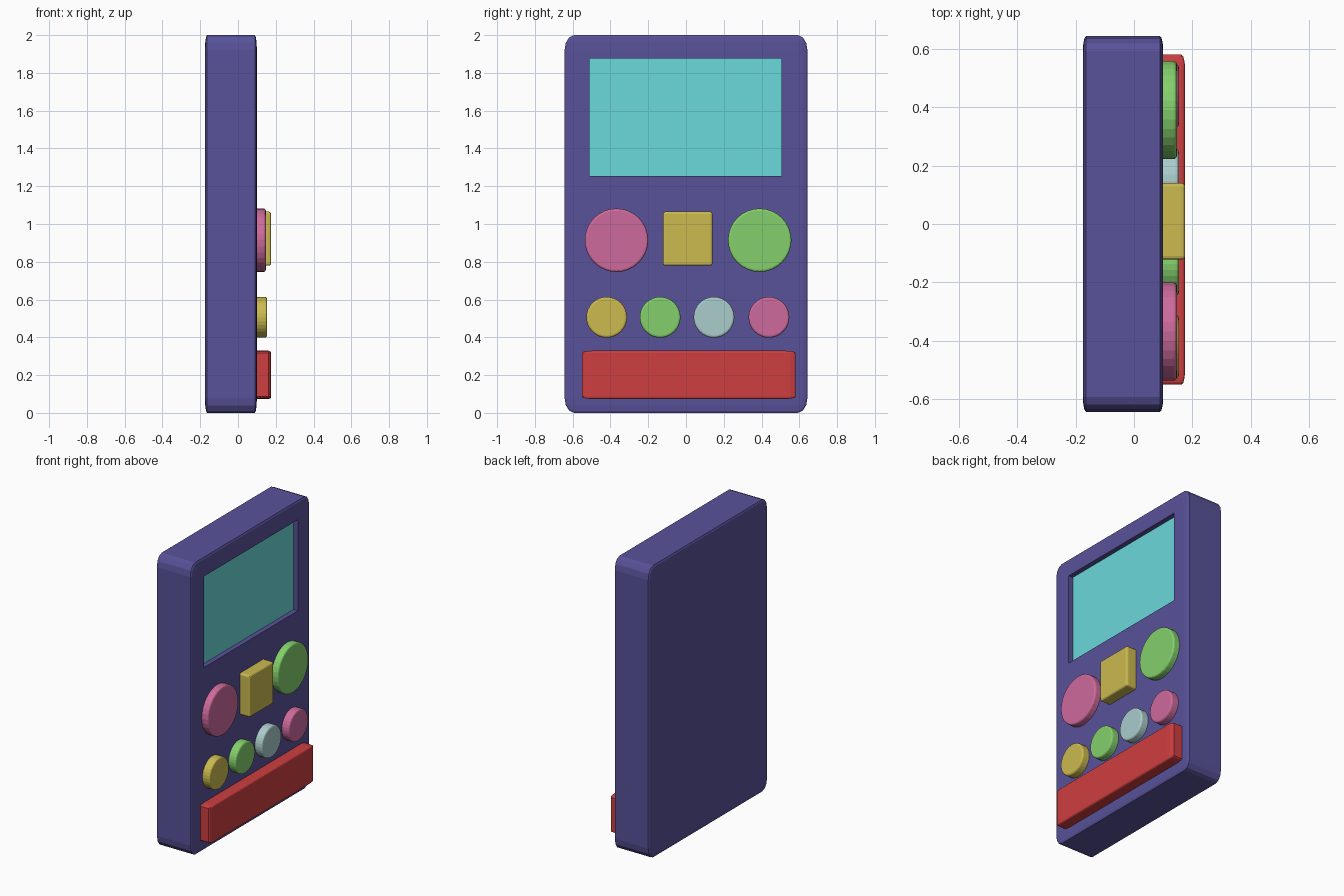
import bpy, bmesh
from mathutils import Matrix, Vector

if "Cube" in bpy.data.objects:
    bpy.data.objects.remove(bpy.data.objects["Cube"])


def material(name, rgb):
    # Display colour (0-255) to linear
    lin = [((c / 255 + 0.055) / 1.055) ** 2.4 for c in rgb]
    m = bpy.data.materials.new(name)
    m.diffuse_color = (*lin, 1)
    m.use_nodes = True
    m.node_tree.nodes["Principled BSDF"].inputs["Base Color"].default_value = m.diffuse_color
    return m


PURPLE = material("purple", (88, 82, 153))
CYAN = material("cyan", (107, 216, 219))
PINK = material("pink", (206, 107, 156))
YELLOW = material("yellow", (204, 186, 80))
GREEN = material("green", (132, 208, 108))
PALE = material("pale_blue", (170, 204, 203))
RED = material("red", (206, 62, 64))


def finish(bm, name, mat):
    bmesh.ops.recalc_face_normals(bm, faces=bm.faces)
    mesh = bpy.data.meshes.new(name)
    bm.to_mesh(mesh)
    bm.free()
    if mat:
        mesh.materials.append(mat)
    ob = bpy.data.objects.new(name, mesh)
    bpy.context.collection.objects.link(ob)
    return ob


def box(name, lo, hi, mat, bevel=0.0, segments=3):
    # Unit cube bevelled first, then stretched, so the rounding follows the proportions
    lo, hi = Vector(lo), Vector(hi)
    bm = bmesh.new()
    bmesh.ops.create_cube(bm, size=1)
    if bevel:
        bmesh.ops.bevel(bm, geom=bm.edges[:], offset=bevel, segments=segments,
                        profile=0.5, affect='EDGES')
    bmesh.ops.scale(bm, vec=hi - lo, verts=bm.verts)
    bmesh.ops.translate(bm, vec=(lo + hi) / 2, verts=bm.verts)
    return finish(bm, name, mat)


def round_button(name, y, z, radius, x_top, mat, x_base=0.05):
    depth = x_top - x_base
    bm = bmesh.new()
    bmesh.ops.create_cone(bm, cap_ends=True, segments=32, radius1=radius,
                          radius2=radius, depth=depth)
    rim = [e for e in bm.edges if all(v.co.z > 0 for v in e.verts)]
    bmesh.ops.bevel(bm, geom=rim, offset=0.012, segments=3, profile=0.5, affect='EDGES')
    bmesh.ops.transform(bm, verts=bm.verts, matrix=Matrix.Translation(
        ((x_top + x_base) / 2, y, z)) @ Matrix.Rotation(1.5707963, 4, 'Y'))
    return finish(bm, name, mat)


# Case with a recess for the screen
case = box("case", (-0.175, -0.643, 0), (0.1, 0.643, 2), PURPLE, 0.04)
cutter = box("screen_cutter", (0.065, -0.51, 1.253), (0.2, 0.506, 1.877), PURPLE)
cutter.hide_render = True
cutter.hide_set(True)
cut = case.modifiers.new("screen_recess", 'BOOLEAN')
cut.object = cutter
cut.operation = 'DIFFERENCE'
cut.solver = 'EXACT'

# Screen panel on the recess floor
box("screen", (0.05, -0.51, 1.253), (0.067, 0.506, 1.877), CYAN)

# Upper row of buttons
round_button("large_button_left", -0.368, 0.914, 0.168, 0.147, PINK)
round_button("large_button_right", 0.39, 0.914, 0.168, 0.147, GREEN)
box("square_button", (-0.1, -0.122, 0.779), (0.175, 0.14, 1.065), YELLOW, 0.045)

# Lower row of small buttons
for i, (y, mat) in enumerate(((-0.42, YELLOW), (-0.137, GREEN), (0.148, PALE), (0.439, PINK))):
    round_button(f"small_button_{i + 1}", y, 0.506, 0.108, 0.154, mat)

# Wide bar along the bottom
box("bottom_bar", (-0.1, -0.55, 0.074), (0.175, 0.58, 0.329), RED, 0.045)
